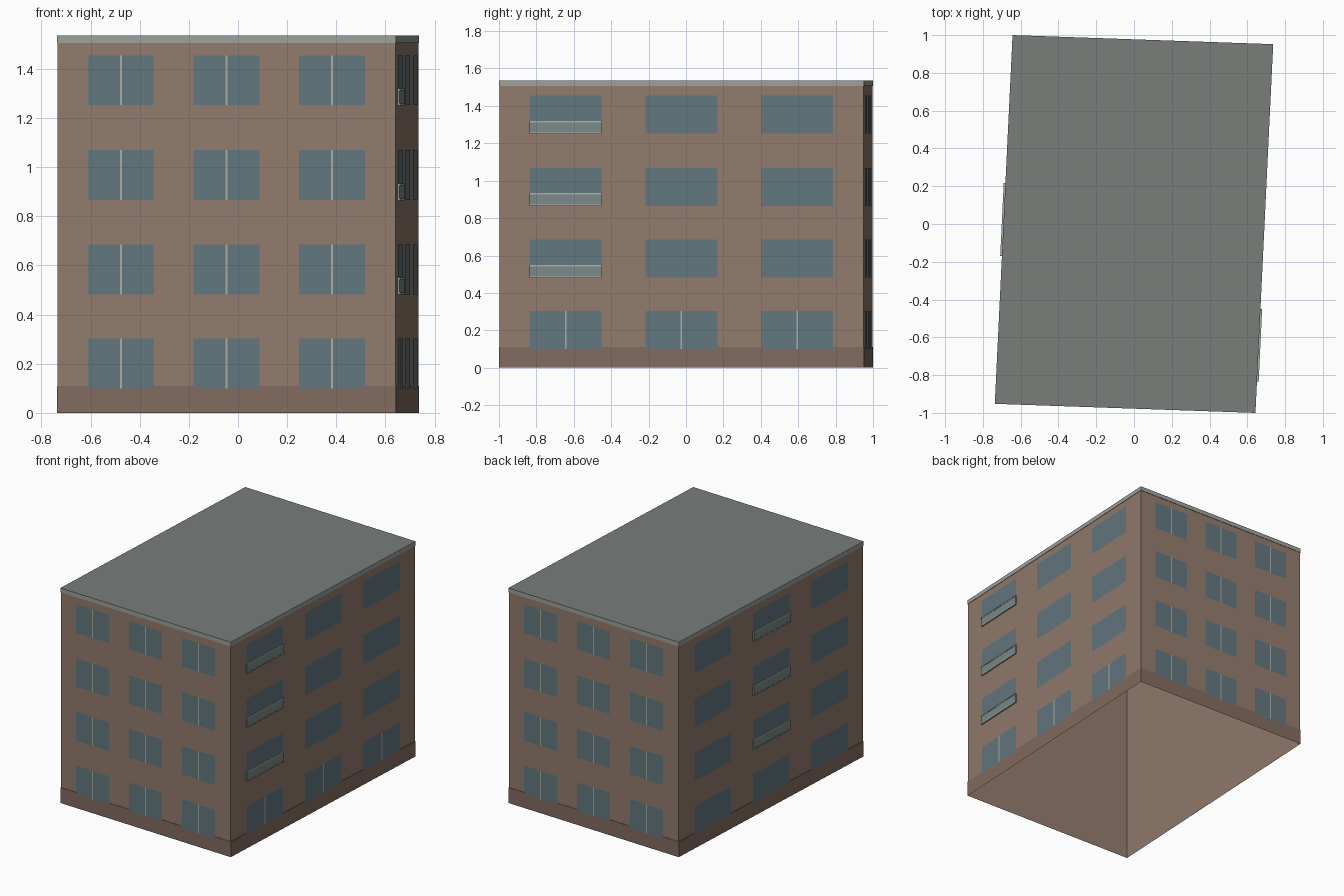
import bpy, bmesh
from mathutils import Vector

if "Cube" in bpy.data.objects:
    bpy.data.objects.remove(bpy.data.objects["Cube"])


def material(name, r, g, b):
    lin = [((c / 255 + 0.055) / 1.055) ** 2.4 for c in (r, g, b)]
    m = bpy.data.materials.new(name)
    m.diffuse_color = (*lin, 1)
    m.use_nodes = True
    m.node_tree.nodes["Principled BSDF"].inputs["Base Color"].default_value = m.diffuse_color
    return m


BRICK = material("brick", 146, 123, 109)
BASE = material("base_brick", 130, 107, 95)
BAND = material("pale_trim", 156, 161, 154)
ROOF = material("roof_grey", 120, 126, 123)
GLASS = material("glass", 98, 119, 126)
RAIL = material("rail", 172, 174, 165)
PANEL = material("balcony_panel", 123, 137, 137)

# slightly skewed footprint, counter-clockwise from front left
CORNERS = [Vector(p) for p in ((-.737, -.952, 0), (.643, -1, 0), (.737, .952, 0), (-.643, 1, 0))]
INSET = 0.003        # wall face sits this far behind plinth and roof trim
TOP = 1.535


def make(name, quads, mat):
    bm = bmesh.new()
    for q in quads:
        bm.faces.new([bm.verts.new(p) for p in q])
    bmesh.ops.remove_doubles(bm, verts=bm.verts, dist=1e-5)
    me = bpy.data.meshes.new(name)
    bm.to_mesh(me)
    bm.free()
    me.materials.append(mat)
    ob = bpy.data.objects.new(name, me)
    bpy.context.collection.objects.link(ob)
    return ob


def footprint(inset, z):
    pts = []
    for i, c in enumerate(CORNERS):
        a = (CORNERS[i - 1] - c).normalized()
        b = (CORNERS[(i + 1) % 4] - c).normalized()
        pts.append(c + (a + b) * inset + Vector((0, 0, z)))
    return pts


def ring(lower, upper):
    return [(lower[i], lower[(i + 1) % 4], upper[(i + 1) % 4], upper[i]) for i in range(4)]


def at(side, u, z, out):
    """Point on a side: distance u from its left end, height z, offset outwards."""
    a, b = CORNERS[side], CORNERS[(side + 1) % 4]
    d = (b - a).normalized()
    return a + d * u + Vector((d.y, -d.x, 0)) * out + Vector((0, 0, z))


def plate(side, u0, u1, z0, z1, out):
    return [[at(side, u, z, out) for u, z in ((u0, z0), (u1, z0), (u1, z1), (u0, z1))]]


def slab(side, u0, u1, z0, z1, o0, o1):
    back = plate(side, u0, u1, z0, z1, o0)[0]
    front = plate(side, u0, u1, z0, z1, o1)[0]
    return [front, back[::-1]] + [(back[i], back[(i + 1) % 4], front[(i + 1) % 4], front[i])
                                  for i in range(4)]


# shell: open underneath
make("walls", ring(footprint(INSET, 0), footprint(INSET, 1.505)), BRICK)
plinth_top = footprint(0, .11)
make("plinth", ring(footprint(0, 0), plinth_top)
     + ring(plinth_top, footprint(INSET, .11)), BASE)
trim_low = footprint(0, 1.505)
make("roof_trim", ring(footprint(INSET, 1.505), trim_low)
     + ring(trim_low, footprint(0, TOP)), BAND)
make("roof", [footprint(0, TOP)], ROOF)

# windows, glazing bars and balconies
SILLS = (.10, .482, .866, 1.252)
NAMES = ("front", "right", "back", "left")
BALCONY = {1: 0, 3: 1}     # side -> window column carrying balconies
for side, label in enumerate(NAMES):
    length = (CORNERS[(side + 1) % 4] - CORNERS[side]).length
    long_side = side % 2
    width, step = (.386, .619) if long_side else (.269, .429)
    glass, bars, panels, rails = [], [], [], []
    for col in range(3):
        u = length / 2 + (col - 1) * step
        u0, u1 = u - width / 2, u + width / 2
        for row, z in enumerate(SILLS):
            glass += plate(side, u0, u1, z, z + .203, .001)
            if not long_side or (side == 1 and row == 0):
                bars += plate(side, u - .004, u + .004, z, z + .203, .002)
            if row and BALCONY.get(side) == col:
                panels += slab(side, u0, u1, z, z + .065, -.002, .007)
                for zr in (z - .001, z + .06):
                    rails += slab(side, u0, u1, zr, zr + .008, -.002, .009)
    make(label + "_windows", glass, GLASS)
    if bars:
        make(label + "_window_bars", bars, RAIL)
    if panels:
        make(label + "_balcony_panels", panels, PANEL)
        make(label + "_balcony_rails", rails, RAIL)
